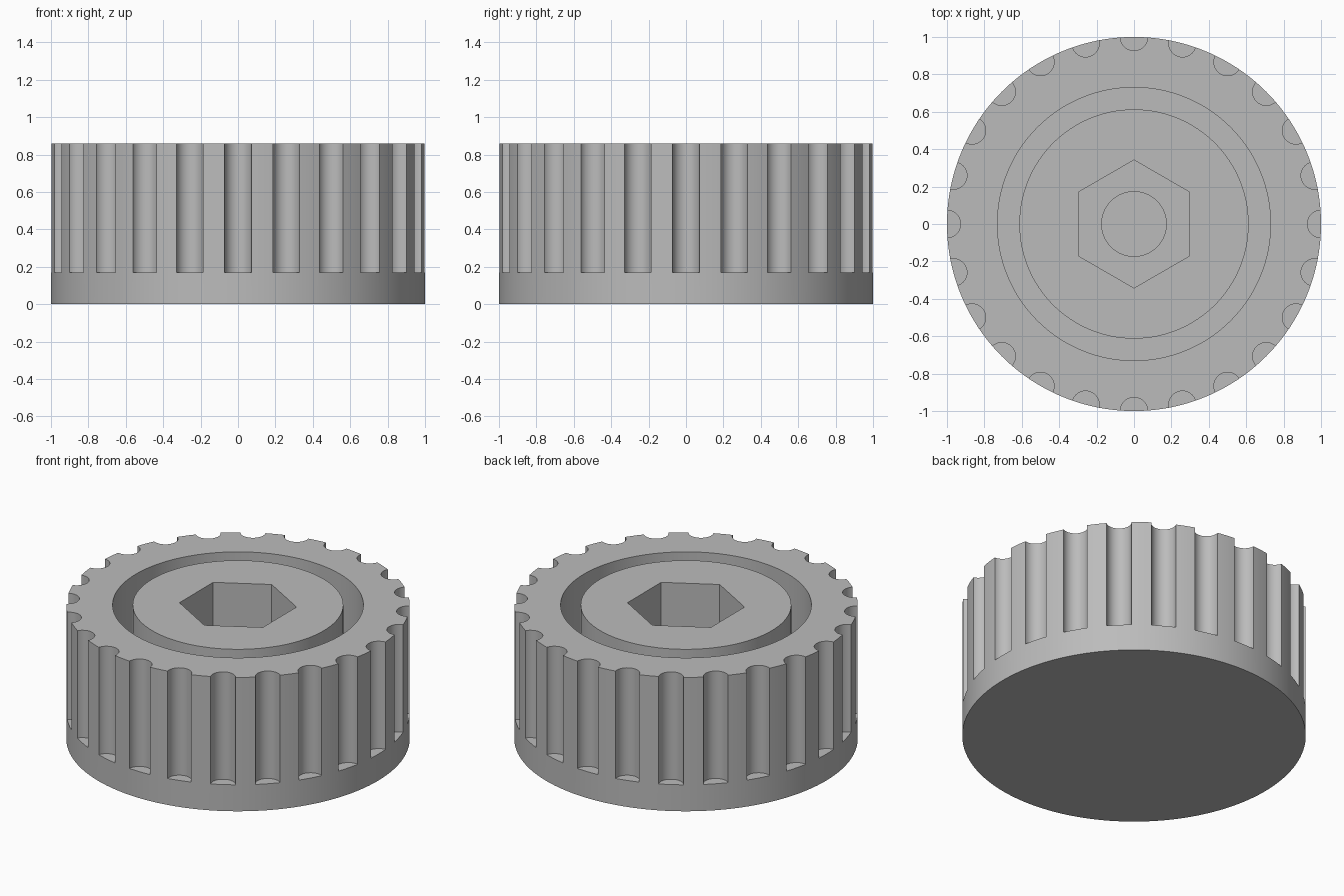
import bpy, math

if "Cube" in bpy.data.objects:
    bpy.data.objects.remove(bpy.data.objects["Cube"])

HEIGHT = 0.86
BASE = 0.17          # height of the plain band under the grip flutes
FLUTES = 24

grey = bpy.data.materials.new("plain grey")
grey.diffuse_color = (0.5, 0.5, 0.5, 1)
grey.use_nodes = True
grey.node_tree.nodes["Principled BSDF"].inputs["Base Color"].default_value = grey.diffuse_color


def cylinder(name, radius, z0, z1, sides, x=0, y=0, turn=0):
    bpy.ops.mesh.primitive_cylinder_add(
        vertices=sides, radius=radius, depth=z1 - z0,
        location=(x, y, (z0 + z1) / 2), rotation=(0, 0, turn))
    obj = bpy.context.object
    obj.name = name
    return obj


def cut(target, cutter):
    mod = target.modifiers.new("cut", 'BOOLEAN')
    mod.operation = 'DIFFERENCE'
    mod.solver = 'EXACT'
    mod.object = cutter
    bpy.context.view_layer.objects.active = target
    bpy.ops.object.modifier_apply(modifier=mod.name)
    bpy.data.objects.remove(cutter)


# solid round body
knob = cylinder("fluted_knob", 1.0, 0, HEIGHT, 192)

# ring channel: outer cylinder less the central boss
channel = cylinder("channel_cutter", 0.73, BASE, 1.2, 128)
cut(channel, cylinder("boss_cutter", 0.613, 0, 1.4, 128))
cut(knob, channel)

# hexagonal pocket with a narrower round bore in its floor
cut(knob, cylinder("hex_cutter", 0.342, 0.43, 1.2, 6))
cut(knob, cylinder("bore_cutter", 0.173, BASE, 0.6, 64))

# grip flutes, joined into one cutter
flutes = []
for i in range(FLUTES):
    a = math.tau * i / FLUTES
    flutes.append(cylinder("flute_cutter", 0.073, BASE, 1.2, 48,
                           math.cos(a), math.sin(a), a))
bpy.ops.object.select_all(action='DESELECT')
for f in flutes:
    f.select_set(True)
bpy.context.view_layer.objects.active = flutes[0]
bpy.ops.object.join()
cut(knob, flutes[0])

# finish: one colour, smooth curves with crisp edges
knob.data.materials.clear()
knob.data.materials.append(grey)
for p in knob.data.polygons:
    p.material_index = 0
bpy.ops.object.select_all(action='DESELECT')
knob.select_set(True)
bpy.context.view_layer.objects.active = knob
bpy.ops.object.shade_smooth_by_angle(angle=math.radians(30))
